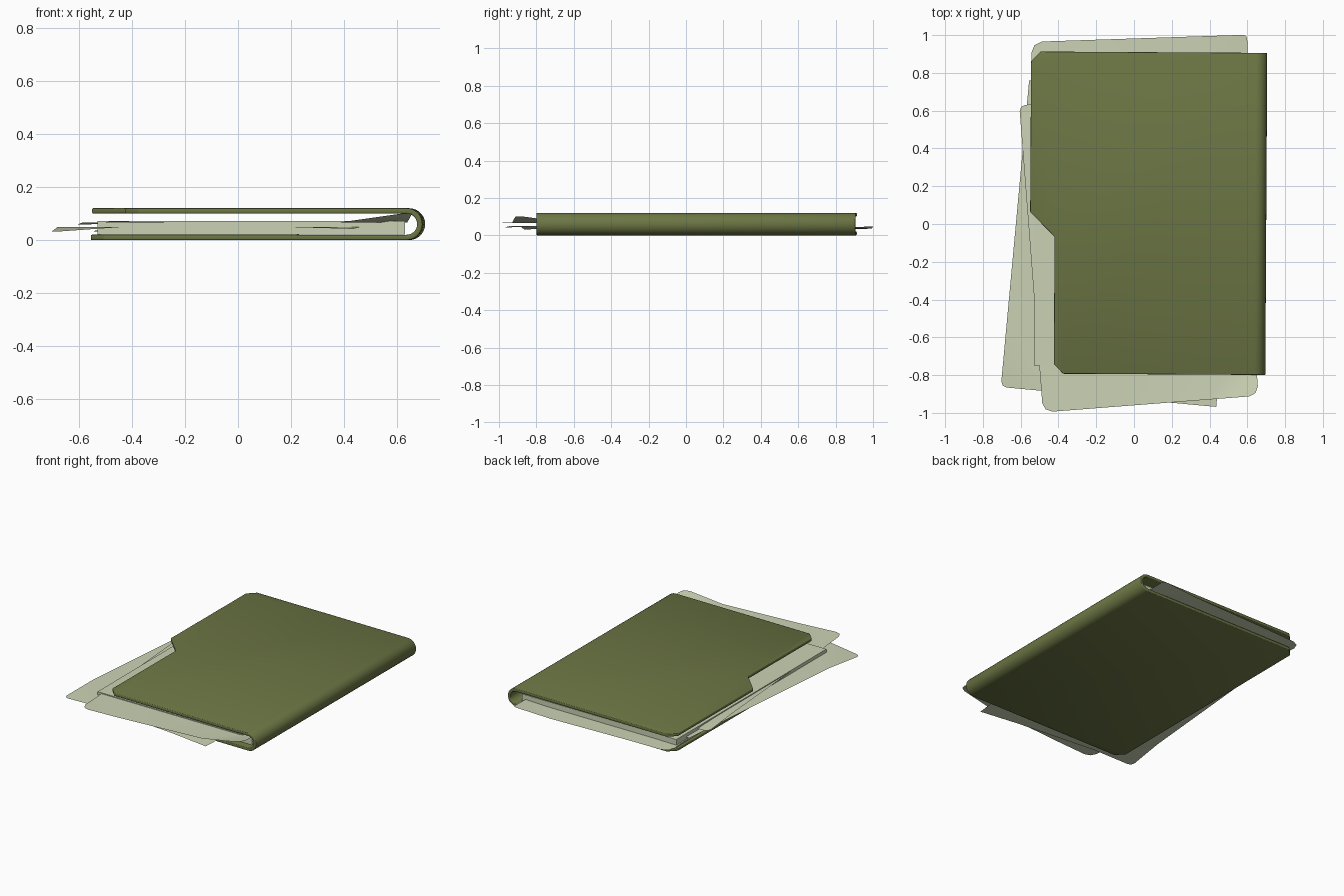
import bpy, bmesh, math
from mathutils import Vector

if "Cube" in bpy.data.objects:
    bpy.data.objects.remove(bpy.data.objects["Cube"])


def material(name, color):
    m = bpy.data.materials.new(name)
    m.diffuse_color = (*color, 1)
    m.use_nodes = True
    m.node_tree.nodes["Principled BSDF"].inputs["Base Color"].default_value = m.diffuse_color
    return m


OLIVE = material("olive card", (0.150, 0.180, 0.058))
PAPER = material("pale paper", (0.600, 0.650, 0.460))


def make(name, bm, mat):
    me = bpy.data.meshes.new(name)
    bm.to_mesh(me)
    bm.free()
    ob = bpy.data.objects.new(name, me)
    bpy.context.collection.objects.link(ob)
    me.materials.append(mat)
    return ob


# Folder cover: two flat boards joined by a half-round spine, thickened inward
Y0, Y1, XS, R, N = -0.795, 0.91, 0.64, 0.06, 14
bm = bmesh.new()
rows = []
for i in range(N + 1):
    a = math.pi * (0.5 - i / N)
    rows.append([bm.verts.new((XS + R * math.cos(a), y, R + R * math.sin(a))) for y in (Y0, Y1)])
for a, b in zip(rows, rows[1:]):
    bm.faces.new((a[0], b[0], b[1], a[1]))
top_outline = [(-0.50, Y1), (-0.55, 0.86), (-0.55, 0.06), (-0.42, -0.07), (-0.42, -0.745), (-0.37, Y0)]
low_outline = [(-0.50, Y1), (-0.55, 0.86), (-0.55, -0.745), (-0.50, Y0)]
bm.faces.new([rows[0][0], rows[0][1]] + [bm.verts.new((x, y, 2 * R)) for x, y in top_outline])
bm.faces.new(([rows[-1][0], rows[-1][1]] + [bm.verts.new((x, y, 0)) for x, y in low_outline])[::-1])
bm.normal_update()
cover = make("folder_cover", bm, OLIVE)
cover.rotation_euler.z = -0.006
sol = cover.modifiers.new("thickness", 'SOLIDIFY')
sol.thickness, sol.offset = 0.02, -1
bev = cover.modifiers.new("soft_edges", 'BEVEL')
bev.width, bev.segments, bev.limit_method = 0.004, 2, 'ANGLE'
bev.angle_limit = math.radians(40)
bpy.context.view_layer.objects.active = cover
cover.select_set(True)
bpy.ops.object.shade_smooth_by_angle(angle=math.radians(35))
cover.select_set(False)

# Stack of pages inside the folder
bm = bmesh.new()
bmesh.ops.create_cube(bm, size=1)
for v in bm.verts:
    v.co = Vector((0.05 + v.co.x * 1.16, 0.055 + v.co.y * 1.61, 0.046 + v.co.z * 0.052))
make("page_stack", bm, PAPER)


# Loose sheets: thin sheets with cut corners; chosen corners curl up or down
def sheet(name, corner, angle, z, curls, cuts, w=1.145, h=1.63):
    bm = bmesh.new()
    pts = []
    for k, (cx, cy) in enumerate([(0, 0), (w, 0), (w, h), (0, h)]):
        c = cuts[k]
        sx, sy = (1 if cx == 0 else -1), (1 if cy == 0 else -1)
        if c == 0:
            pts.append((cx, cy))
            continue
        pair = [(cx, cy + sy * c), (cx + sx * c * 0.3, cy + sy * c * 0.3), (cx + sx * c, cy)]
        pts += pair if k % 2 == 0 else pair[::-1]
    bm.faces.new([bm.verts.new((x, y, 0)) for x, y in pts])
    # fold lines across each corner
    for k, (cx, cy) in enumerate([(0, 0), (w, 0), (w, h), (0, h)]):
        n = Vector((1 if cx == 0 else -1, 1 if cy == 0 else -1, 0))
        for d in (0.07, 0.14):
            bmesh.ops.bisect_plane(bm, geom=bm.verts[:] + bm.edges[:] + bm.faces[:],
                                   plane_co=Vector((cx, cy, 0)) + n * d, plane_no=n)
    for v in bm.verts:
        for k, (cx, cy) in enumerate([(0, 0), (w, 0), (w, h), (0, h)]):
            t = max(0, 1 - (abs(v.co.x - cx) + abs(v.co.y - cy)) / 0.28)
            v.co.z += curls[k] * t
    ob = make(name, bm, PAPER)
    ob.location = (corner[0], corner[1], z)
    ob.rotation_euler.z = angle
    for p in ob.data.polygons:
        p.use_smooth = True


# corner order: near left, near right, far right, far left
sheet("loose_sheet_back", (-0.492, -0.665), 0.033, 0.036, (0, 0, 0.012, -0.004), (0, 0, 0.02, 0.06))
sheet("loose_sheet_front", (-0.482, -0.997), 0.077, 0.066, (0.004, 0.04, 0, -0.008), (0.05, 0.05, 0, 0.03))
sheet("loose_sheet_side", (-0.705, -0.863), -0.092, 0.050, (-0.02, -0.008, 0, 0), (0.03, 0, 0, 0))
